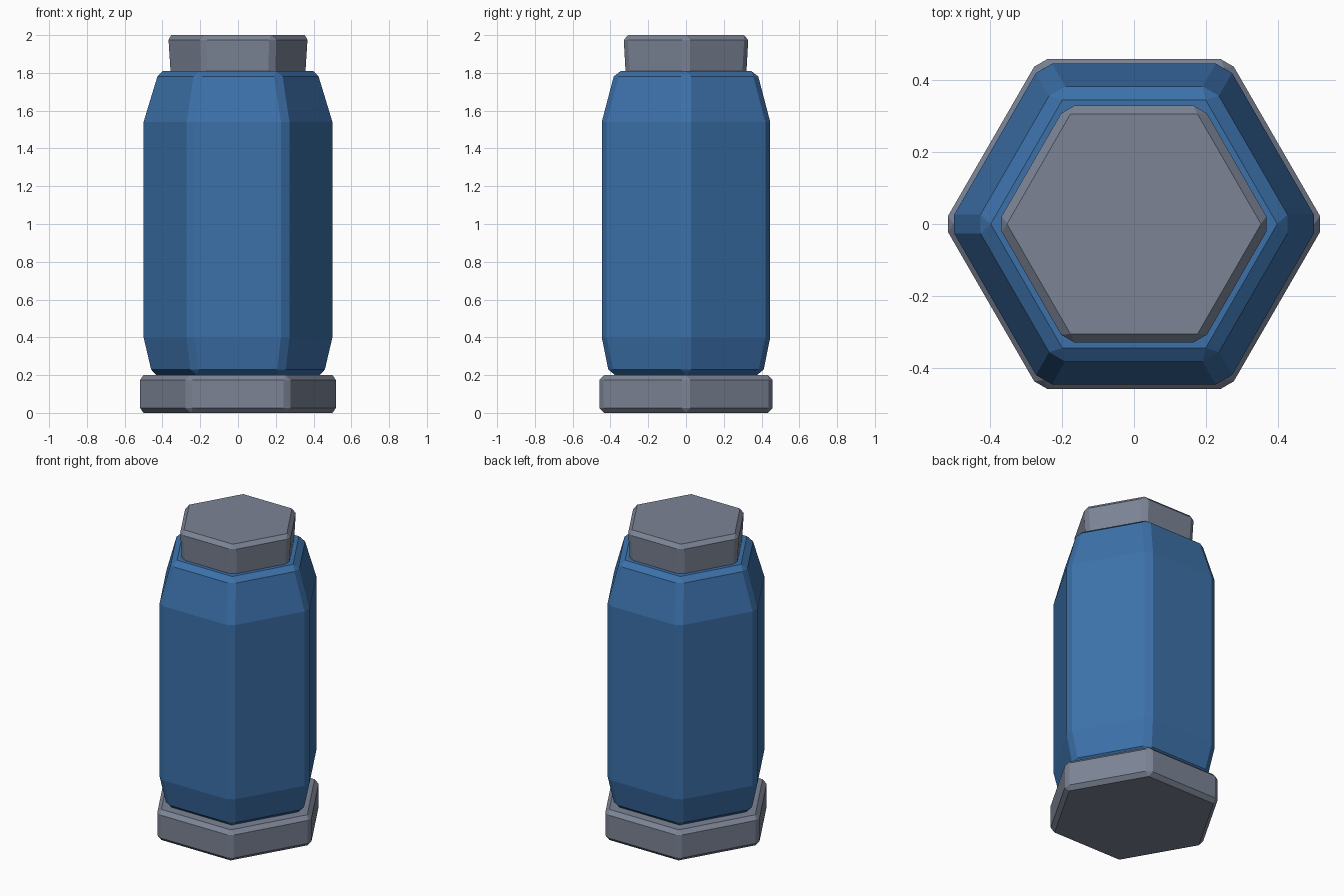
import bpy, bmesh, math

if "Cube" in bpy.data.objects:
    bpy.data.objects.remove(bpy.data.objects["Cube"])


def material(name, rgb):
    m = bpy.data.materials.new(name)
    m.diffuse_color = (*rgb, 1.0)
    m.use_nodes = True
    m.node_tree.nodes["Principled BSDF"].inputs["Base Color"].default_value = m.diffuse_color
    return m


def hex_part(name, profile, bevel, mat):
    """Six-sided solid from (radius, height) rings, corners on the x axis."""
    bm = bmesh.new()
    rings = []
    for r, z in profile:
        rings.append([bm.verts.new((r * math.cos(i * math.pi / 3),
                                    r * math.sin(i * math.pi / 3), z))
                      for i in range(6)])
    for lo, hi in zip(rings, rings[1:]):
        for i in range(6):
            j = (i + 1) % 6
            bm.faces.new((lo[i], lo[j], hi[j], hi[i]))
    bm.faces.new(rings[0][::-1])
    bm.faces.new(rings[-1])
    mesh = bpy.data.meshes.new(name)
    bm.to_mesh(mesh)
    bm.free()
    mesh.materials.append(mat)
    ob = bpy.data.objects.new(name, mesh)
    bpy.context.collection.objects.link(ob)
    # Single chamfer on the sharp edges only
    mod = ob.modifiers.new("chamfer", 'BEVEL')
    mod.width = bevel
    mod.segments = 1
    mod.limit_method = 'ANGLE'
    mod.angle_limit = math.radians(30)
    return ob


blue = material("blue", (0.045, 0.165, 0.40))
grey = material("grey", (0.20, 0.23, 0.30))

# Foot plate
hex_part("base", [(0.53, 0.0), (0.53, 0.2)], 0.025, grey)
# Main canister with tapered bottom and shoulder
hex_part("body", [(0.468, 0.2), (0.515, 0.4), (0.515, 1.54), (0.433, 1.81)], 0.03, blue)
# Cap, slightly wider at the top, sunk into the body
hex_part("cap", [(0.366, 1.75), (0.382, 2.0)], 0.025, grey)
